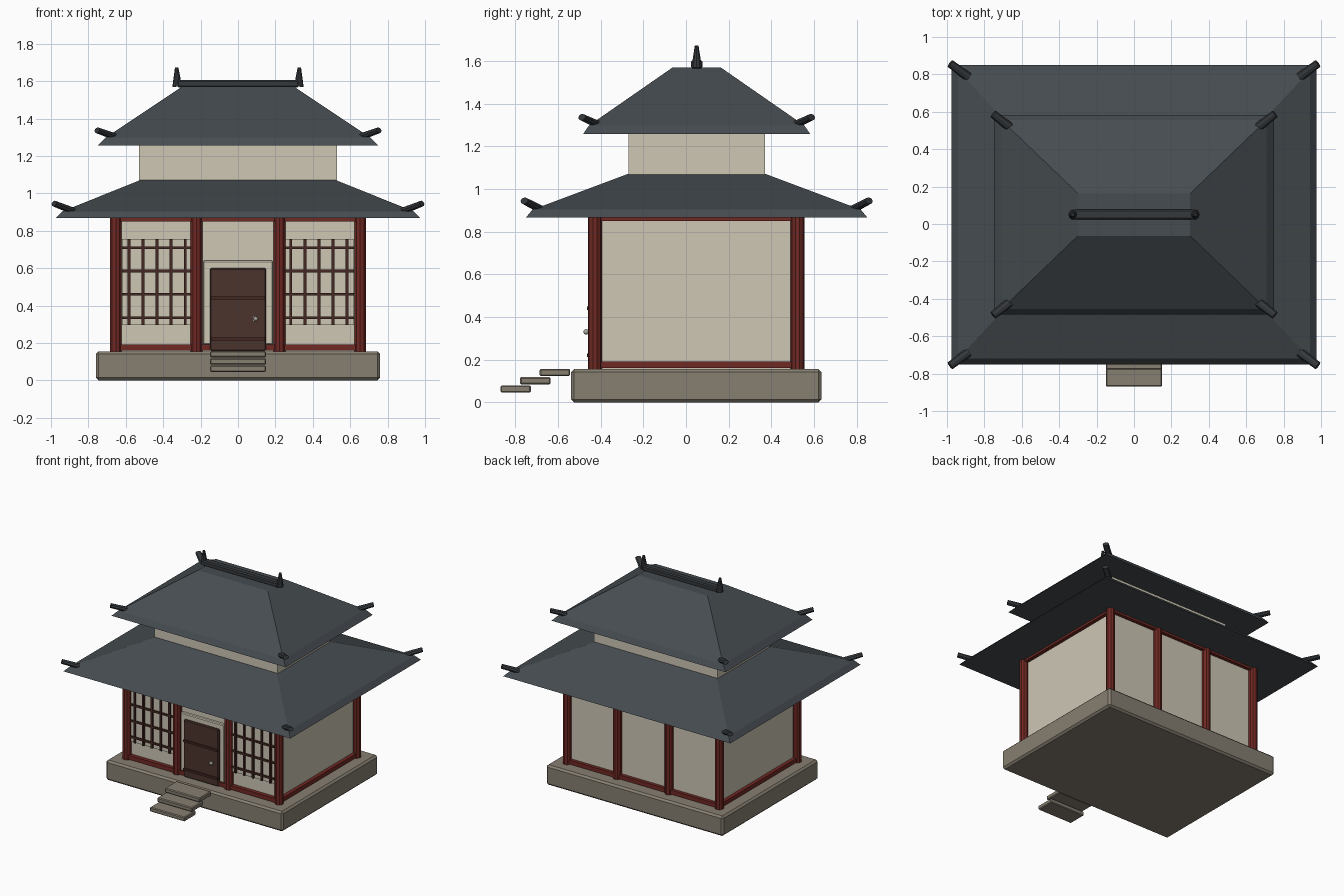
import bpy, bmesh
from math import pi
from mathutils import Vector

cube = bpy.data.objects.get("Cube")
if cube:
    bpy.data.objects.remove(cube, do_unlink=True)

CY = 0.05  # depth centre of the building


def material(name, rgb):
    m = bpy.data.materials.new(name)
    m.use_nodes = True
    m.diffuse_color = (*rgb, 1)
    m.node_tree.nodes["Principled BSDF"].inputs["Base Color"].default_value = (*rgb, 1)
    return m


PLASTER = material("cream plaster", (0.62, 0.57, 0.46))
STONE = material("grey stone", (0.24, 0.21, 0.165))
TILE = material("slate tile", (0.06, 0.072, 0.081))
DARK_TILE = material("dark slate", (0.035, 0.04, 0.045))
RED = material("red timber", (0.16, 0.022, 0.017))
WOOD = material("brown door wood", (0.07, 0.034, 0.026))
LATTICE = material("dark lattice wood", (0.06, 0.022, 0.017))
METAL = material("grey metal", (0.4, 0.38, 0.34))


def finish(name, bm, mat):
    bmesh.ops.recalc_face_normals(bm, faces=bm.faces)
    mesh = bpy.data.meshes.new(name)
    bm.to_mesh(mesh)
    bm.free()
    mesh.materials.append(mat)
    obj = bpy.data.objects.new(name, mesh)
    bpy.context.collection.objects.link(obj)
    return obj


def box(name, mat, x, y, z, bevel=0):
    """Box from (min, max) ranges on each axis."""
    bm = bmesh.new()
    bmesh.ops.create_cube(bm, size=1)
    for v in bm.verts:
        v.co = [r[0] if c < 0 else r[1] for c, r in zip(v.co, (x, y, z))]
    obj = finish(name, bm, mat)
    if bevel:
        mod = obj.modifiers.new("edge", 'BEVEL')
        mod.width = bevel
        mod.segments = 1
    return obj


def rod(name, mat, start, end, r1, r2, sides=8, flat=1.0):
    """Tapered rod between two points, optionally flattened."""
    start, end = Vector(start), Vector(end)
    bm = bmesh.new()
    bmesh.ops.create_cone(bm, cap_ends=True, segments=sides, radius1=r1, radius2=r2,
                          depth=(end - start).length)
    obj = finish(name, bm, mat)
    obj.location = (start + end) / 2
    obj.rotation_euler = (end - start).to_track_quat('Z', 'Y').to_euler()
    obj.scale.y = flat
    return obj


def roof(name, rings):
    """Hipped roof lofted through (half width, half depth, height) rings."""
    bm = bmesh.new()
    loops = [[bm.verts.new((sx * w, CY + sy * d, z))
              for sx, sy in ((-1, -1), (1, -1), (1, 1), (-1, 1))] for w, d, z in rings]
    for a, b in zip(loops, loops[1:]):
        for i in range(4):
            j = (i + 1) % 4
            bm.faces.new((a[i], a[j], b[j], b[i]))
    bm.faces.new(loops[0])
    bm.faces.new(loops[-1])
    return finish(name, bm, TILE)


def corner_horns(name, outer, inner):
    for sx in (-1, 1):
        for sy in (-1, 1):
            ends = [(sx * x, CY + sy * y, z) for x, y, z in (inner, outer)]
            rod(name, DARK_TILE, *ends, 0.025, 0.022, 8, 0.75)


# Stone platform and floating steps
box("platform", STONE, (-0.76, 0.76), (-0.54, 0.635), (0, 0.155), 0.014)
for i in range(3):
    y, z = -0.87 + 0.092 * i, 0.045 + 0.039 * i
    box("step", STONE, (-0.15, 0.15), (y, y + 0.143), (z, z + 0.034), 0.006)

# Plaster rooms
box("lower_walls", PLASTER, (-0.64, 0.64), (-0.415, 0.515), (0.15, 0.88))
box("upper_walls", PLASTER, (-0.53, 0.53), (CY - 0.32, CY + 0.32), (1.0, 1.3))

# Timber columns and beams
FRONT, BACK = -0.427, 0.523
for y in (FRONT, BACK):
    for x in (-0.653, -0.222, 0.222, 0.653):
        rod("column", RED, (x, y, 0.153), (x, y, 0.875), 0.033, 0.033, 10)
for z in ((0.16, 0.192), (0.85, 0.88)):
    for y in (FRONT, BACK):
        box("long_beam", RED, (-0.65, 0.65), (y - 0.018, y + 0.018), z)
    for x in (-0.65, 0.65):
        box("side_beam", RED, (x - 0.018, x + 0.018), (FRONT, BACK), z)

# Door with surround, battens and knob
box("door_surround", PLASTER, (-0.187, 0.187), (-0.438, -0.4), (0.19, 0.64), 0.006)
box("door", WOOD, (-0.15, 0.15), (-0.455, -0.42), (0.157, 0.6), 0.006)
for z in (0.22, 0.44):
    box("door_batten", LATTICE, (-0.145, 0.145), (-0.465, -0.45), (z - 0.008, z + 0.008))
box("knob_plate", METAL, (0.08, 0.105), (-0.46, -0.45), (0.318, 0.342))
bm = bmesh.new()
bmesh.ops.create_uvsphere(bm, u_segments=12, v_segments=8, radius=0.013)
knob = finish("door_knob", bm, METAL)
knob.location = (0.095, -0.468, 0.33)

# Lattice windows on both sides of the door
for cx in (-0.433, 0.433):
    box("window_pane", PLASTER, (cx - 0.188, cx + 0.188), (-0.428, -0.41), (0.295, 0.755))
    for i in range(5):
        x = cx + 0.075 * (i - 2)
        box("lattice_upright", LATTICE, (x - 0.007, x + 0.007), (-0.442, -0.42), (0.295, 0.755))
    for i in range(4):
        z = 0.335 + 0.125 * i
        box("lattice_rail", LATTICE, (cx - 0.188, cx + 0.188), (-0.44, -0.42),
            (z - 0.007, z + 0.007))

# Two roof tiers with upturned corner horns
roof("lower_roof", ((0.975, 0.8, 0.867), (0.94, 0.77, 0.903), (0.525, 0.325, 1.07)))
roof("upper_roof", ((0.748, 0.533, 1.257), (0.708, 0.505, 1.298), (0.3, 0.113, 1.57)))
corner_horns("lower_horn", (0.983, 0.808, 0.945), (0.885, 0.735, 0.907))
corner_horns("upper_horn", (0.753, 0.538, 1.337), (0.66, 0.465, 1.303))

# Ridge bar and finials
box("ridge", DARK_TILE, (-0.325, 0.325), (CY - 0.027, CY + 0.027), (1.565, 1.605), 0.008)
for s in (-1, 1):
    rod("ridge_finial", DARK_TILE, (s * 0.325, CY, 1.57), (s * 0.328, CY, 1.673), 0.026, 0.009, 10)
